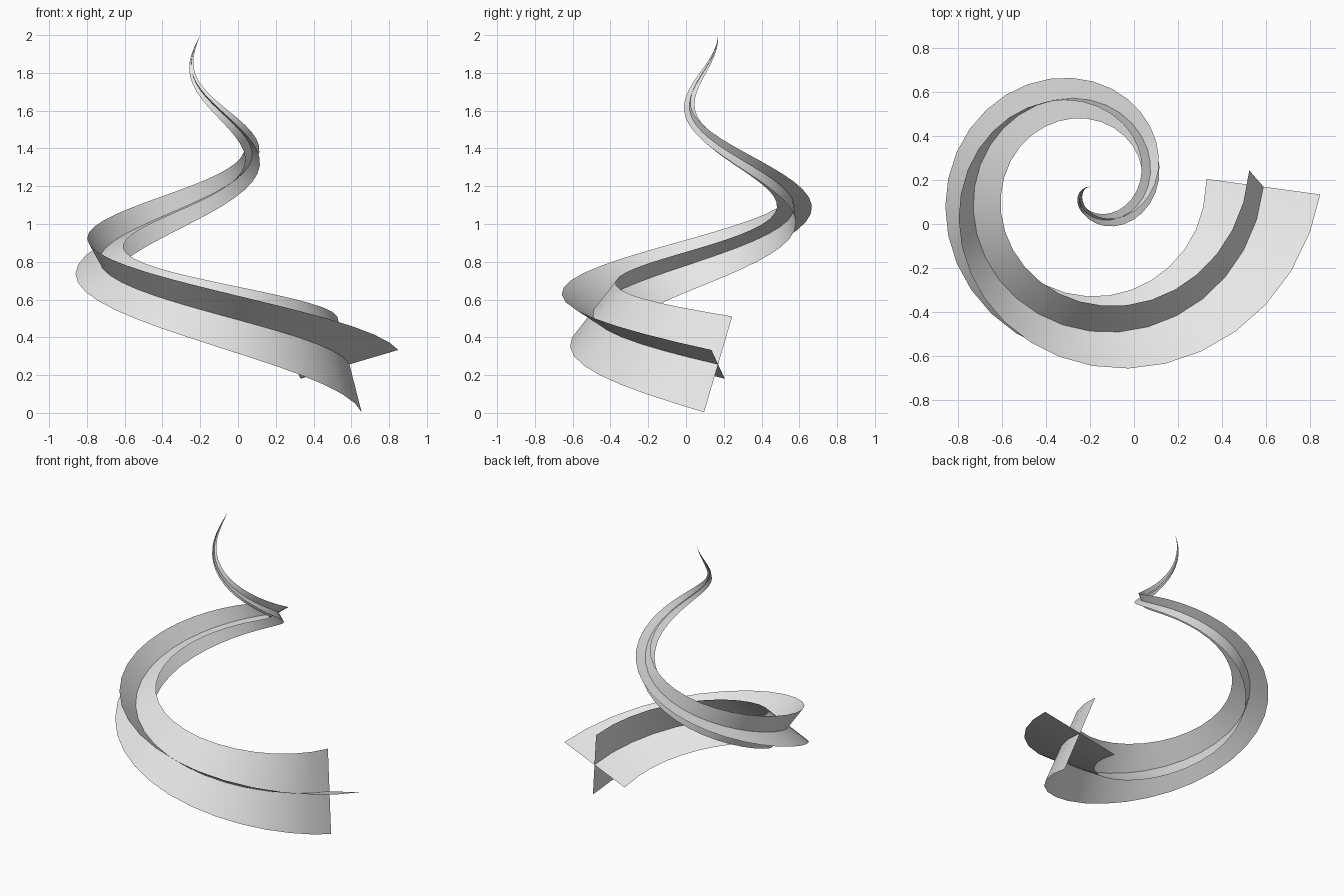
import bpy
import math
from mathutils import Vector

# Remove the default cube
cube = bpy.data.objects.get("Cube")
if cube:
    bpy.data.objects.remove(cube, do_unlink=True)

# Single grey material
grey = bpy.data.materials.new("light_grey")
grey.use_nodes = True
colour = (0.8, 0.8, 0.8, 1.0)
grey.diffuse_color = colour
grey.node_tree.nodes["Principled BSDF"].inputs["Base Color"].default_value = colour

# Conical spiral path: one and a half clockwise turns shrinking to the axis
AXIS = Vector((-0.2, 0.17, 0.0))
STEPS, TURNS = 48, 1.5
START_RADIUS, BOTTOM, TOP = 0.79, 0.257, 2.0
HALF_WIDTH = 0.272


def spiral_point(u):
    angle = -2 * math.pi * TURNS * u
    r = START_RADIUS * (1 - u)
    return AXIS + Vector((r * math.cos(angle), r * math.sin(angle), BOTTOM + (TOP - BOTTOM) * u))


path = [spiral_point(i / STEPS) for i in range(STEPS + 1)]
chords = [(b - a).normalized() for a, b in zip(path, path[1:])]
tangents = [chords[0]] + [(a + b).normalized() for a, b in zip(chords, chords[1:])] + [chords[-1]]

# Remaining length along the path gives the taper
remaining = [0.0]
for a, b in zip(reversed(path[:-1]), reversed(path[1:])):
    remaining.append(remaining[-1] + (b - a).length)
remaining.reverse()
taper = [HALF_WIDTH * r / remaining[0] for r in remaining]

# Carry the cross-section along the path without extra twist
out = Vector((0.26, -0.03, 0.075))
out = (out - tangents[0] * out.dot(tangents[0])).normalized()
frames = []
for i, t in enumerate(tangents):
    if i:
        out = tangents[i - 1].rotation_difference(t) @ out
        out = (out - t * out.dot(t)).normalized()
    frames.append((out.copy(), t.cross(out)))


def ribbon(name, side, flip):
    """Tapered strip spanning one arm pair of the cross-section."""
    verts, faces = [], []
    for p, frame, w in zip(path, frames, taper):
        verts += [p - frame[side] * w, p, p + frame[side] * w]
    for i in range(STEPS):
        for k in range(2):
            a = 3 * i + k
            face = (a, a + 1, a + 4, a + 3)
            faces.append(face[::-1] if flip else face)
    mesh = bpy.data.meshes.new(name)
    mesh.from_pydata(verts, [], faces)
    mesh.validate()
    mesh.materials.append(grey)
    mesh.shade_smooth()
    obj = bpy.data.objects.new(name, mesh)
    bpy.context.collection.objects.link(obj)


# Two ribbons crossing at right angles
ribbon("flat_ribbon", 0, True)
ribbon("upright_ribbon", 1, False)
